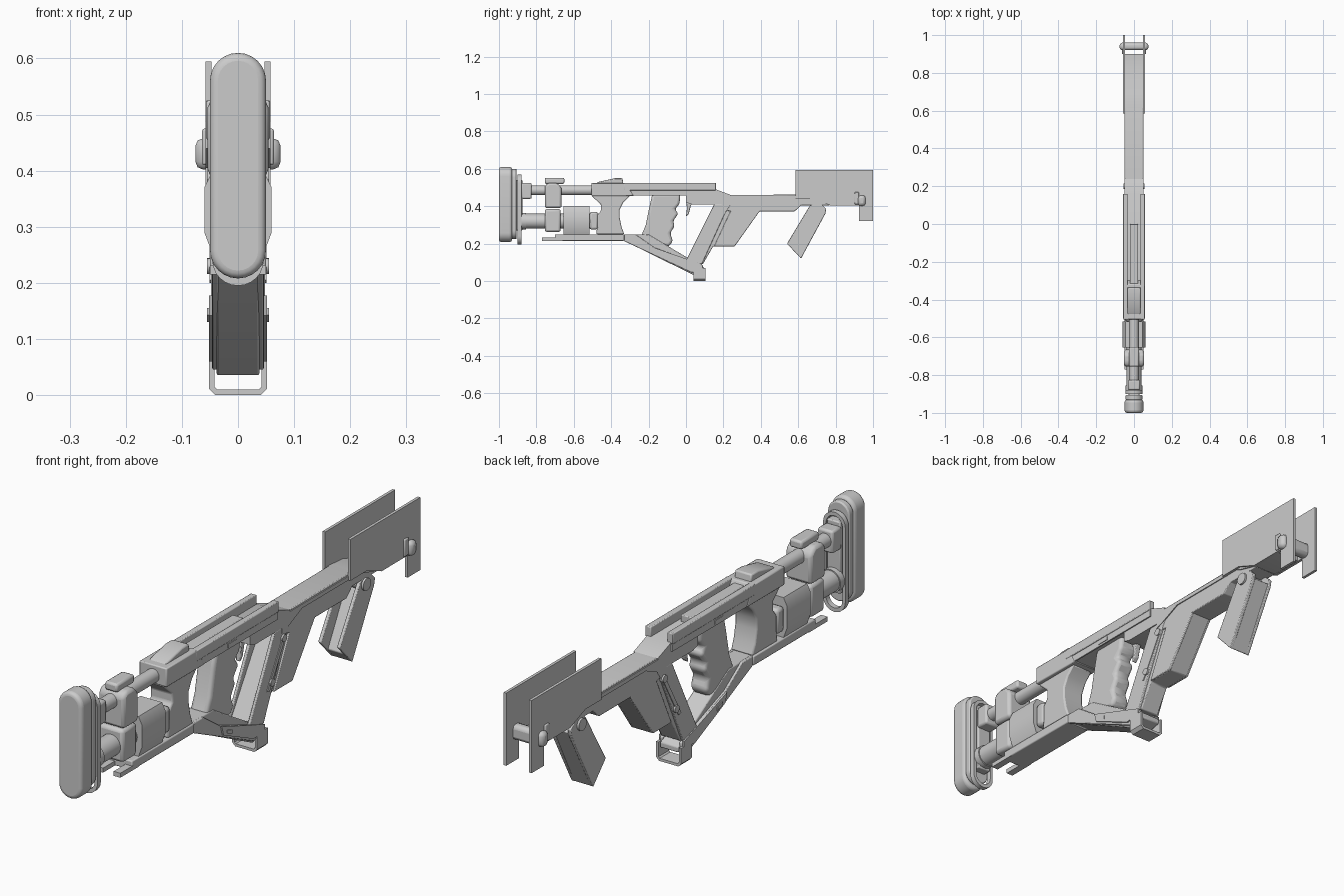
import bpy, bmesh, math
from mathutils import Vector

grey = bpy.data.materials.new("plain grey")
grey.diffuse_color = (0.6, 0.6, 0.6, 1)


def finish(name, bm, bevel=0.0, segs=2):
    bmesh.ops.recalc_face_normals(bm, faces=bm.faces)
    me = bpy.data.meshes.new(name)
    bm.to_mesh(me)
    bm.free()
    me.materials.append(grey)
    ob = bpy.data.objects.new(name, me)
    bpy.context.collection.objects.link(ob)
    if bevel:
        m = ob.modifiers.new("bevel", 'BEVEL')
        m.width, m.segments, m.limit_method = bevel, segs, 'ANGLE'
    return ob


def extrude(name, ring0, ring1, bevel=0.0, segs=2):
    bm = bmesh.new()
    a = [bm.verts.new(p) for p in ring0]
    b = [bm.verts.new(p) for p in ring1]
    bm.faces.new(a)
    bm.faces.new(b[::-1])
    for i in range(len(a)):
        j = (i + 1) % len(a)
        bm.faces.new((a[i], b[i], b[j], a[j]))
    return finish(name, bm, bevel, segs)


def side(name, pts, x0, x1, bevel=0.0, segs=2):
    """Side (y, z) profile extruded across x."""
    return extrude(name, [(x0, y, z) for y, z in pts], [(x1, y, z) for y, z in pts], bevel, segs)


def pair(name, pts, x0, x1, bevel=0.0):
    side(name + "_right", pts, x0, x1, bevel)
    side(name + "_left", pts, -x1, -x0, bevel)


def rect(y0, y1, z0, z1):
    return [(y0, z0), (y1, z0), (y1, z1), (y0, z1)]


def box(name, x, y0, y1, z0, z1, bevel=0.0):
    return side(name, rect(y0, y1, z0, z1), -x, x, bevel)


def front(name, pts, y0, y1, bevel=0.0, segs=2):
    """Front (x, z) profile extruded along y."""
    return extrude(name, [(x, y0, z) for x, z in pts], [(x, y1, z) for x, z in pts], bevel, segs)


def capsule(r, z0, z1, n=12, k=1.0):
    """Upright slot outline, with k squashing the end arcs."""
    pts = []
    for s, zc in ((0, z1 - r * k), (1, z0 + r * k)):
        for i in range(n + 1):
            a = math.pi * (s + i / n)
            pts.append((r * math.cos(a), zc + r * k * math.sin(a)))
    return pts


def disc(r, c0, c1, n=32):
    return [(c0 + r * math.cos(2 * math.pi * i / n), c1 + r * math.sin(2 * math.pi * i / n)) for i in range(n)]


def frame(name, outer, inner, y0, y1):
    bm = bmesh.new()
    rings = [[bm.verts.new((x, y, z)) for x, z in p] for p, y in
             ((outer, y0), (outer, y1), (inner, y1), (inner, y0))]
    n = len(outer)
    for k in range(4):
        a, b = rings[k], rings[(k + 1) % 4]
        for i in range(n):
            j = (i + 1) % n
            bm.faces.new((a[i], b[i], b[j], a[j]))
    return finish(name, bm)


# Shoulder pad, backing plates and open frame
front("shoulder_pad", capsule(0.05, 0.208, 0.61), -1.0, -0.93, 0.014, 4)
front("pad_backing", capsule(0.045, 0.225, 0.6), -0.932, -0.905, 0.005)
frame("stock_frame", capsule(0.046, 0.195, 0.57), capsule(0.034, 0.21, 0.556), -0.9, -0.88)
box("stock_plate", 0.028, -0.91, -0.875, 0.27, 0.54, 0.004)

# Stock tubes and their sockets
box("upper_socket", 0.032, -0.88, -0.825, 0.44, 0.525, 0.008)
front("upper_tube", disc(0.026, 0, 0.485), -0.83, -0.34)
front("lower_tube", disc(0.04, 0, 0.32), -0.86, -0.40)
front("lower_collar", disc(0.044, 0, 0.32), -0.88, -0.855)

# Clamp joining the tubes
side("clamp_upper", [(-0.755, 0.39), (-0.665, 0.39), (-0.665, 0.5), (-0.69, 0.525),
                     (-0.735, 0.525), (-0.755, 0.51)], -0.054, 0.054, 0.012)
side("clamp_lower", rect(-0.755, -0.67, 0.262, 0.385), -0.05, 0.05, 0.012)
box("clamp_clip", 0.026, -0.755, -0.65, 0.52, 0.552, 0.008)

# Battery box and bottom rail
front("battery_box", [(-0.045, 0.25), (0.045, 0.25), (0.06, 0.29), (0.06, 0.37), (0.045, 0.4),
                      (-0.045, 0.4), (-0.06, 0.37), (-0.06, 0.29)], -0.655, -0.515)
box("battery_foot", 0.035, -0.65, -0.52, 0.235, 0.29)
pair("rail_prong", rect(-0.77, -0.66, 0.215, 0.232), 0.022, 0.05)
box("bottom_rail", 0.05, -0.70, -0.33, 0.215, 0.25, 0.004)
box("coupling", 0.05, -0.515, -0.47, 0.275, 0.37, 0.012)

# Waisted rear housing
side("rear_housing", [(-0.505, 0.455), (-0.455, 0.41), (-0.455, 0.375), (-0.475, 0.35), (-0.475, 0.29),
                      (-0.48, 0.25), (-0.33, 0.25), (-0.345, 0.29), (-0.355, 0.34), (-0.355, 0.38),
                      (-0.335, 0.42), (-0.3, 0.455)], -0.046, 0.046, 0.006)
side("housing_cap", [(-0.505, 0.455), (-0.28, 0.455), (-0.3, 0.49), (-0.32, 0.525), (-0.505, 0.525)],
     -0.057, 0.057, 0.004)
side("cheek_wedge", [(-0.485, 0.52), (-0.335, 0.52), (-0.34, 0.55), (-0.38, 0.55), (-0.47, 0.53)],
     -0.035, 0.035, 0.006)

# Receiver with channelled top rail
side("receiver", [(-0.33, 0.46), (0.0, 0.46), (0.0, 0.42), (0.03, 0.41), (0.19, 0.41), (0.24, 0.46),
                  (0.16, 0.49), (-0.33, 0.49)], -0.05, 0.05)
pair("top_rail", rect(-0.33, 0.16, 0.485, 0.525), 0.034, 0.058, 0.003)
box("rail_insert", 0.022, -0.32, 0.0, 0.485, 0.515, 0.003)
pair("side_plate", [(-0.33, 0.457), (0.16, 0.457), (0.16, 0.484), (-0.33, 0.484)], 0.049, 0.055)
pair("side_window", rect(-0.14, -0.09, 0.464, 0.478), 0.054, 0.0575)

# Forearm
side("forearm", [(0.15, 0.46), (0.15, 0.41), (0.19, 0.385), (0.24, 0.372), (0.58, 0.372), (0.615, 0.405),
                 (0.77, 0.405), (0.70, 0.44), (0.61, 0.462)], -0.046, 0.046, 0.003)
pair("forearm_panel", [(0.22, 0.40), (0.31, 0.44), (0.6, 0.44), (0.6, 0.455), (0.19, 0.455), (0.19, 0.39)],
     0.045, 0.05)

# Slanted magazine arm with grooved straps
side("magazine", [(0.19, 0.40), (0.395, 0.375), (0.26, 0.185), (0.145, 0.185), (0.09, 0.09), (0.01, 0.115)],
     -0.04, 0.04, 0.004)
pair("magazine_strap", [(0.15, 0.41), (0.24, 0.41), (0.21, 0.365), (0.085, 0.09), (0.0, 0.11)], 0.036, 0.048, 0.003)
pair("magazine_shell", [(0.25, 0.40), (0.395, 0.375), (0.26, 0.185), (0.15, 0.185)], 0.036, 0.046, 0.003)
pair("strap_groove", [(0.19, 0.365), (0.205, 0.36), (0.115, 0.2), (0.10, 0.205)], 0.047, 0.051)
for i, (y, z) in enumerate(((0.20, 0.37), (0.13, 0.23))):
    side(f"strap_pin_{i}", disc(0.014, y, z, 20), -0.055, 0.055)

# Lower brace, its side plates and end loop
side("lower_brace", [(-0.36, 0.25), (-0.2, 0.25), (-0.06, 0.165), (0.10, 0.07), (0.10, 0.05),
                     (0.035, 0.035), (-0.33, 0.215)], -0.038, 0.038, 0.004)
pair("brace_side", [(-0.36, 0.25), (-0.27, 0.25), (-0.17, 0.18), (0.09, 0.085), (0.09, 0.06),
                    (0.03, 0.045), (-0.33, 0.213)], 0.034, 0.046, 0.003)
pair("brace_plate", [(-0.17, 0.178), (0.085, 0.09), (0.085, 0.068), (0.02, 0.06), (-0.16, 0.142)], 0.045, 0.052)
pair("brace_mark", [(-0.14, 0.155), (-0.11, 0.145), (-0.11, 0.13), (-0.14, 0.143)], 0.05, 0.055)
front("end_loop", [(-0.052, 0.07), (-0.052, 0.012), (-0.04, 0), (0.04, 0), (0.052, 0.012), (0.052, 0.07),
                   (0.042, 0.07), (0.042, 0.015), (0.037, 0.01), (-0.037, 0.01), (-0.042, 0.015),
                   (-0.042, 0.07)], 0.04, 0.103)

# Pistol grip and trigger
side("pistol_grip", [(-0.18, 0.465), (-0.03, 0.465), (-0.035, 0.41), (-0.06, 0.385), (-0.04, 0.36), (-0.07, 0.32),
                     (-0.06, 0.295), (-0.085, 0.255), (-0.07, 0.215), (-0.09, 0.185), (-0.16, 0.195),
                     (-0.24, 0.24), (-0.215, 0.3), (-0.195, 0.4)], -0.036, 0.036, 0.014, 3)
side("trigger", [(0.0, 0.43), (0.04, 0.43), (0.025, 0.40), (0.015, 0.36), (0.0, 0.345), (0.005, 0.39)],
     -0.01, 0.01, 0.003)

# Folding foregrip, a channel open to the rear
pair("foregrip_side", [(0.66, 0.40), (0.68, 0.415), (0.72, 0.415), (0.75, 0.385), (0.745, 0.36),
                       (0.615, 0.12), (0.54, 0.20)], 0.032, 0.046, 0.003)
side("foregrip_wall", [(0.745, 0.37), (0.615, 0.12), (0.58, 0.16), (0.70, 0.385)], -0.042, 0.042, 0.004)
side("foregrip_pivot", disc(0.023, 0.69, 0.385), -0.054, 0.054)

# Muzzle shield plates, floor and cross bar
pair("shield", [(0.585, 0.595), (1.0, 0.595), (1.0, 0.322), (0.925, 0.322), (0.925, 0.405), (0.77, 0.405),
                (0.68, 0.44), (0.585, 0.44)], 0.047, 0.058)
side("shield_floor", [(0.60, 0.462), (0.69, 0.455), (0.78, 0.425), (0.90, 0.425), (0.90, 0.407), (0.77, 0.407),
                      (0.68, 0.43)], -0.05, 0.05)
box("cross_bar", 0.076, 0.92, 0.96, 0.402, 0.458, 0.014)
pair("cross_bar_clip", rect(0.90, 0.925, 0.41, 0.475), 0.05, 0.064, 0.004)

# Smooth the rounded parts, keep edges sharp
for ob in bpy.context.scene.objects:
    ob.select_set(True)
    bpy.context.view_layer.objects.active = ob
bpy.ops.object.shade_smooth_by_angle(angle=math.radians(30))
